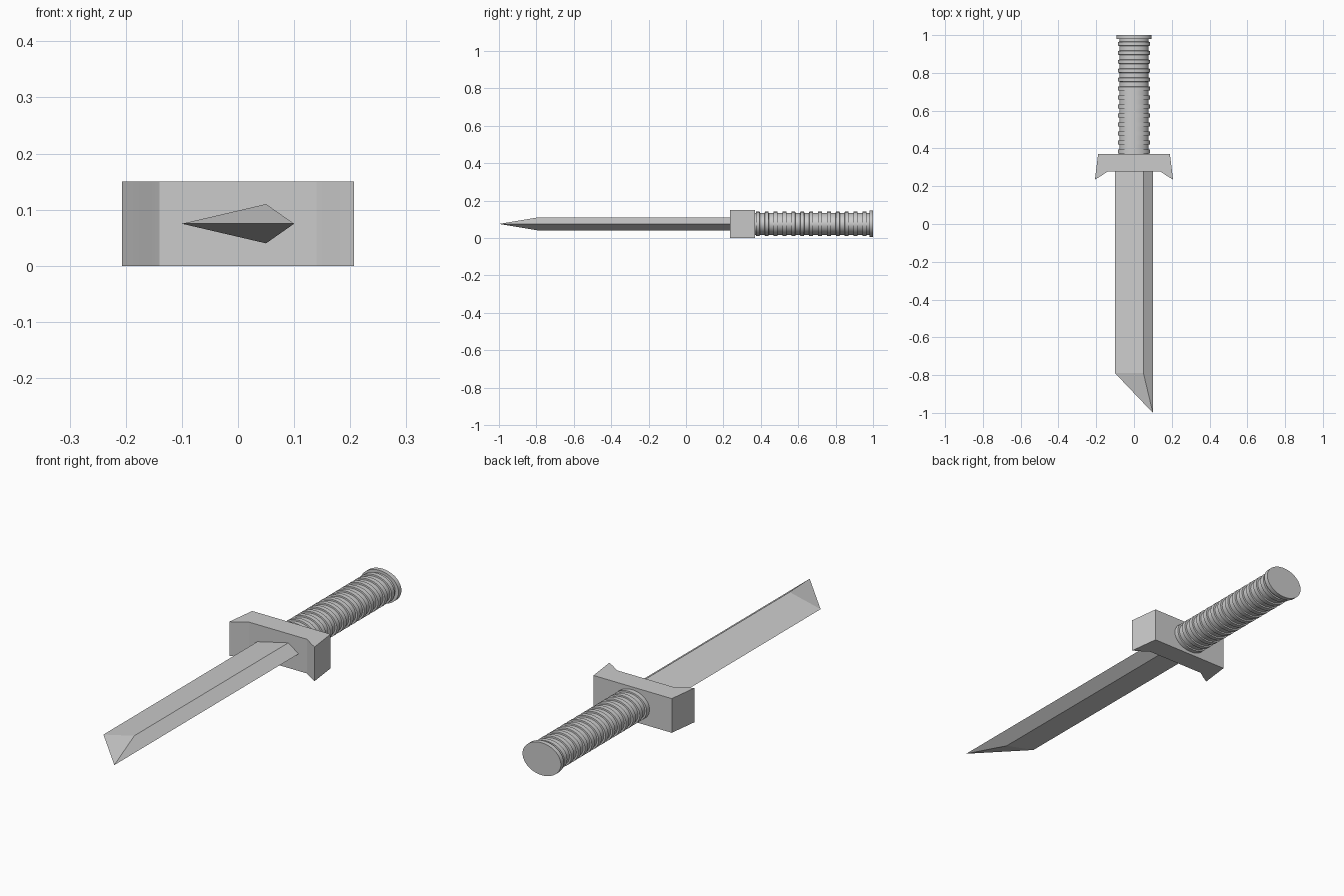
import bpy
import bmesh
from math import cos, sin, pi, radians
from mathutils import Vector

cube = bpy.data.objects.get("Cube")
if cube:
    bpy.data.objects.remove(cube)

MID = 0.075  # height of the centre line

steel = bpy.data.materials.new("plain grey")
steel.use_nodes = True
grey = (0.6, 0.6, 0.6, 1)
steel.diffuse_color = grey
steel.node_tree.nodes["Principled BSDF"].inputs["Base Color"].default_value = grey


def finish(name, bm, smooth=None):
    bmesh.ops.recalc_face_normals(bm, faces=bm.faces)
    mesh = bpy.data.meshes.new(name)
    bm.to_mesh(mesh)
    bm.free()
    mesh.materials.append(steel)
    ob = bpy.data.objects.new(name, mesh)
    bpy.context.collection.objects.link(ob)
    if smooth:
        bpy.ops.object.select_all(action="DESELECT")
        ob.select_set(True)
        bpy.context.view_layer.objects.active = ob
        bpy.ops.object.shade_smooth_by_angle(angle=radians(smooth))
    return ob


def skin(bm, rings):
    """Bridge closed loops of points and cap both ends."""
    loops = [[bm.verts.new(p) for p in ring] for ring in rings]
    n = len(loops[0])
    for a, b in zip(loops, loops[1:]):
        for i in range(n):
            j = (i + 1) % n
            bm.faces.new((a[i], a[j], b[j], b[i]))
    bm.faces.new(loops[0])
    bm.faces.new(loops[-1])


def lathe(name, profile, squash=0.765, sides=48):
    """Turn (radius, y) points round the long axis, flattened in z."""
    bm = bmesh.new()
    skin(bm, [[(r * cos(2 * pi * i / sides), y, MID + squash * r * sin(2 * pi * i / sides))
               for i in range(sides)] for r, y in profile])
    return finish(name, bm, 30)


# Blade: off-centre diamond section drawn out to a slanted point
section = [(-0.1, 0), (0.05, 0.035), (0.1, 0), (0.05, -0.035)]
bm = bmesh.new()
back = [bm.verts.new((x, 0.32, MID + z)) for x, z in section]
front = [bm.verts.new((x, -0.79, MID + z)) for x, z in section]
tip = front[2]
tip.co.y = -1
bm.faces.new(back)
for i in range(4):
    bm.faces.new((back[i], back[i - 1], front[i - 1], front[i]))
bm.faces.new((front[0], front[1], tip))
bm.faces.new((front[0], tip, front[3]))
blade = finish("blade", bm)

# Fullers: a long round-ended groove cut into each face
for side, label in ((1, "upper"), (-1, "lower")):
    bm = bmesh.new()
    bmesh.ops.create_uvsphere(bm, u_segments=24, v_segments=12, radius=0.023)
    for v in bm.verts:
        v.co.y += 0.192 if v.co.y > 0 else -0.745
        v.co.z = v.co.z * 0.6 + MID + side * 0.098
        v.co.x -= 0.003
    cutter = finish(label + "_groove_cutter", bm)
    cutter.hide_render = True
    cutter.hide_viewport = True
    cut = blade.modifiers.new(label + " groove", "BOOLEAN")
    cut.operation = "DIFFERENCE"
    cut.solver = "EXACT"
    cut.object = cutter

# Guard: outline with swept horns, extruded upward
half = [(0.19, 0.37), (0.207, 0.235), (0.175, 0.254), (0.155, 0.268), (0.14, 0.277)]
outline = half + [(-x, y) for x, y in reversed(half)]
bm = bmesh.new()
skin(bm, [[(x, y, z) for x, y in outline] for z in (0, 0.15)])
finish("guard", bm, 30)

# Grip core, raised rings and pommel cap
lathe("grip", [(0.077, 0.36), (0.077, 0.985)])
for k in range(13):
    y = 0.373 + k * 0.0475
    lathe(f"grip_ring_{k + 1}", [(0.077, y), (0.085, y + 0.001), (0.085, y + 0.021), (0.077, y + 0.022)])
lathe("pommel", [(0.093, 0.98), (0.093, 1.0)])
